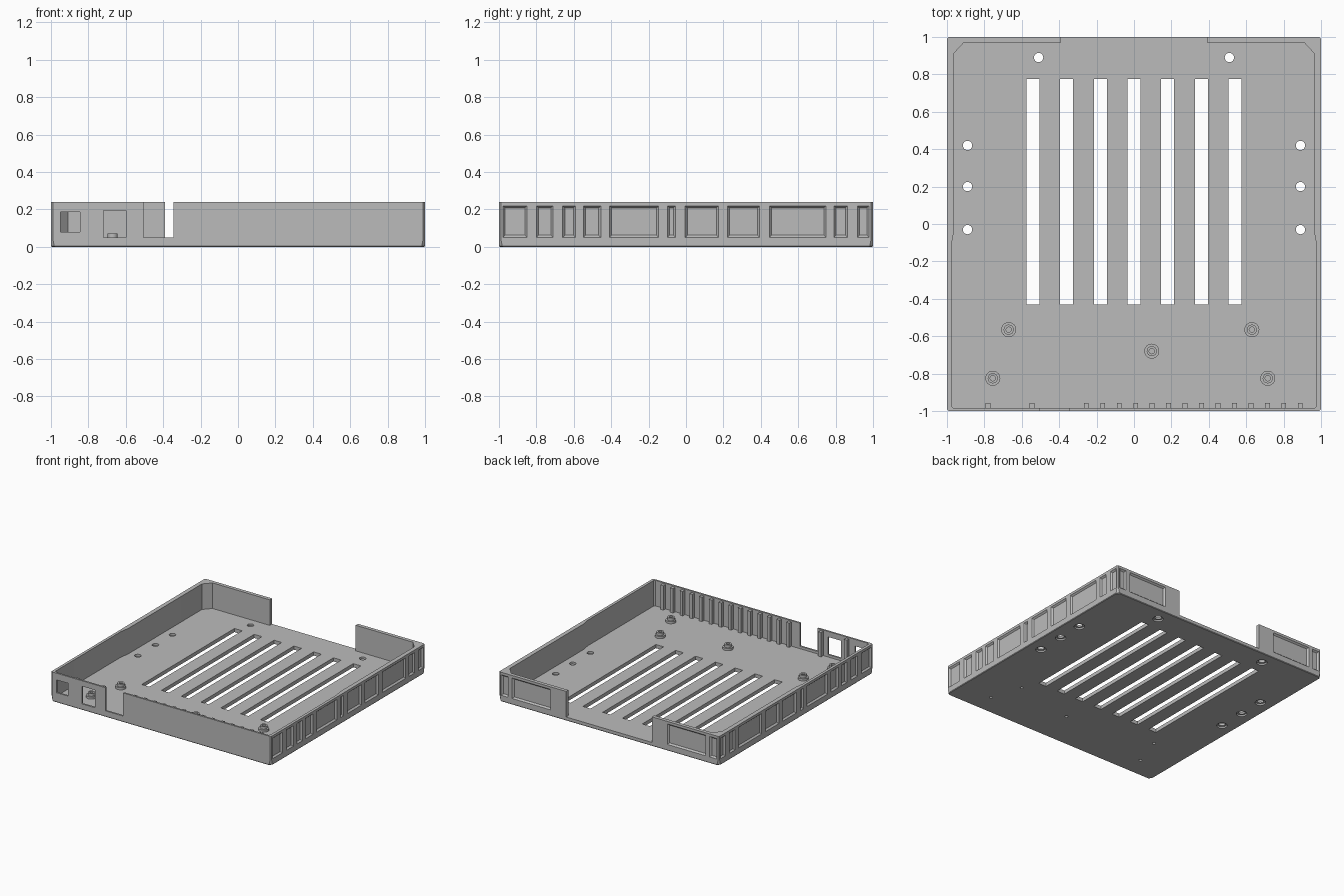
import bpy, bmesh, math

cube = bpy.data.objects.get("Cube")
if cube:
    bpy.data.objects.remove(cube, do_unlink=True)

grey = bpy.data.materials.new("plain_grey")
grey.use_nodes = True
colour = (0.5, 0.5, 0.5, 1)
grey.diffuse_color = colour
grey.node_tree.nodes["Principled BSDF"].inputs["Base Color"].default_value = colour

FLOOR, TOP = 0.03, 0.24


def loft(bm, rings):
    """Closed solid through rings of equal point count."""
    loops = [[bm.verts.new(p) for p in ring] for ring in rings]
    n = len(loops[0])
    faces = [bm.faces.new(loops[0]), bm.faces.new(loops[-1])]
    for a, b in zip(loops, loops[1:]):
        for i in range(n):
            j = (i + 1) % n
            faces.append(bm.faces.new((a[i], a[j], b[j], b[i])))
    bmesh.ops.recalc_face_normals(bm, faces=faces)


def box(bm, x0, x1, y0, y1, z0, z1):
    loft(bm, [[(x0, y0, z), (x1, y0, z), (x1, y1, z), (x0, y1, z)] for z in (z0, z1)])


def lathe(bm, x, y, profile, n=24):
    """Turn (radius, z) steps around a vertical axis."""
    turns = [2 * math.pi * i / n for i in range(n)]
    loft(bm, [[(x + r * math.cos(t), y + r * math.sin(t), z) for t in turns] for r, z in profile])


def corner_square(half, cut, z):
    """Square outline with clipped corners."""
    a, b = half, half - cut
    return [(b, -a, z), (a, -b, z), (a, b, z), (b, a, z),
            (-b, a, z), (-a, b, z), (-a, -b, z), (-b, -a, z)]


def recess(bm, a0, a1, place):
    """Tapered panel recess; place(u, depth, z) sets it on a wall."""
    def ring(inset, depth):
        u0, u1, z0, z1 = a0 + inset, a1 - inset, 0.05 + inset, 0.22 - inset
        return [place(u, depth, z) for u, z in ((u0, z0), (u1, z0), (u1, z1), (u0, z1))]
    loft(bm, [ring(-0.001, -0.002), ring(0.012, 0.013)])


def make(name, bm):
    mesh = bpy.data.meshes.new(name)
    bm.to_mesh(mesh)
    bm.free()
    mesh.materials.append(grey)
    obj = bpy.data.objects.new(name, mesh)
    bpy.context.scene.collection.objects.link(obj)
    return obj


def cut(obj, bm):
    """Subtract a solid and keep the finished mesh."""
    cutter = make("cutter", bm)
    cutter.hide_render = True
    mod = obj.modifiers.new("cut", "BOOLEAN")
    mod.operation, mod.solver, mod.object = "DIFFERENCE", "EXACT", cutter
    deps = bpy.context.evaluated_depsgraph_get()
    deps.update()
    mesh = bpy.data.meshes.new_from_object(obj.evaluated_get(deps))
    obj.modifiers.clear()
    obj.data = mesh
    bpy.data.objects.remove(cutter, do_unlink=True)


# Tray block with slightly clipped lower corners
bm = bmesh.new()
loft(bm, [corner_square(0.996, 0.02, 0), corner_square(1, 0.018, 0.005),
          corner_square(1, 0.01, 0.04), corner_square(1, 0.01, TOP)])
tray = make("tray", bm)

# Hollow inside, with the wide opening in the back wall
half = [(0.965, -0.985), (0.977, -0.972), (0.977, -0.12), (0.965, -0.05),
        (0.965, 0.91), (0.91, 0.97), (0.39, 0.97), (0.39, 1.1)]
outline = half + [(-x, y) for x, y in reversed(half)]
bm = bmesh.new()
loft(bm, [[(x, y, z) for x, y in outline] for z in (FLOOR, 0.3)])
cut(tray, bm)

bm = bmesh.new()
# Floor vents
for i in range(7):
    x = -0.54 + 0.18 * i
    box(bm, x - 0.035, x + 0.035, -0.43, 0.775, -0.1, 0.1)
# Front wall ports and notch
for x0, x1, z0, z1 in ((-0.95, -0.845, 0.08, 0.185), (-0.72, -0.60, 0.05, 0.195),
                       (-0.505, -0.345, 0.05, 0.3)):
    box(bm, x0, x1, -1.1, -0.95, z0, z1)
# Counterbored screw holes
for s in (-1, 1):
    for x, y in ((0.51, 0.89), (0.89, 0.42), (0.89, 0.2), (0.89, -0.03)):
        lathe(bm, s * x, y, [(0.04, -0.02), (0.04, 0.013), (0.025, 0.013), (0.025, 0.1)])
# Panel recesses on the side and back walls
side_panels = [(-0.98, -0.85), (-0.80, -0.71), (-0.66, -0.59), (-0.55, -0.455),
               (-0.41, -0.145), (-0.10, -0.055), (-0.005, 0.175), (0.22, 0.395),
               (0.445, 0.75), (0.79, 0.865), (0.915, 0.98)]
for s in (-1, 1):
    for a, b in side_panels:
        recess(bm, a, b, lambda u, d, z: (s * (1 - d), u, z))
    for a, b in ((0.53, 0.88), (0.915, 0.98)):
        recess(bm, a, b, lambda u, d, z: (s * u, 1 - d, z))
# Small pilot holes under the standoffs
posts = [(-0.67, -0.565), (0.63, -0.565), (0.095, -0.68), (-0.755, -0.825), (0.715, -0.825)]
for x, y in posts:
    lathe(bm, x, y, [(0.012, -0.02), (0.012, 0.015)], 16)
cut(tray, bm)

# Stepped standoffs with a blind screw hole
parts = [tray]
for i, (x, y) in enumerate(posts):
    bm = bmesh.new()
    lathe(bm, x, y, [(0.04, FLOOR - 0.002), (0.04, 0.048), (0.027, 0.048),
                     (0.027, 0.07), (0.014, 0.07), (0.014, 0.045)])
    parts.append(make(f"standoff_{i + 1}", bm))

# Stiffening ribs inside the front wall
bm = bmesh.new()
for x in [-0.78, -0.545] + [-0.255 + 0.088 * i for i in range(14)]:
    box(bm, x - 0.013, x + 0.013, -0.988, -0.957, FLOOR - 0.002, 0.23)
parts.append(make("front_ribs", bm))

# Smooth round parts, keep edges sharp
bpy.ops.object.select_all(action="DESELECT")
for obj in parts:
    obj.select_set(True)
bpy.context.view_layer.objects.active = tray
bpy.ops.object.shade_smooth_by_angle(angle=math.radians(25))
